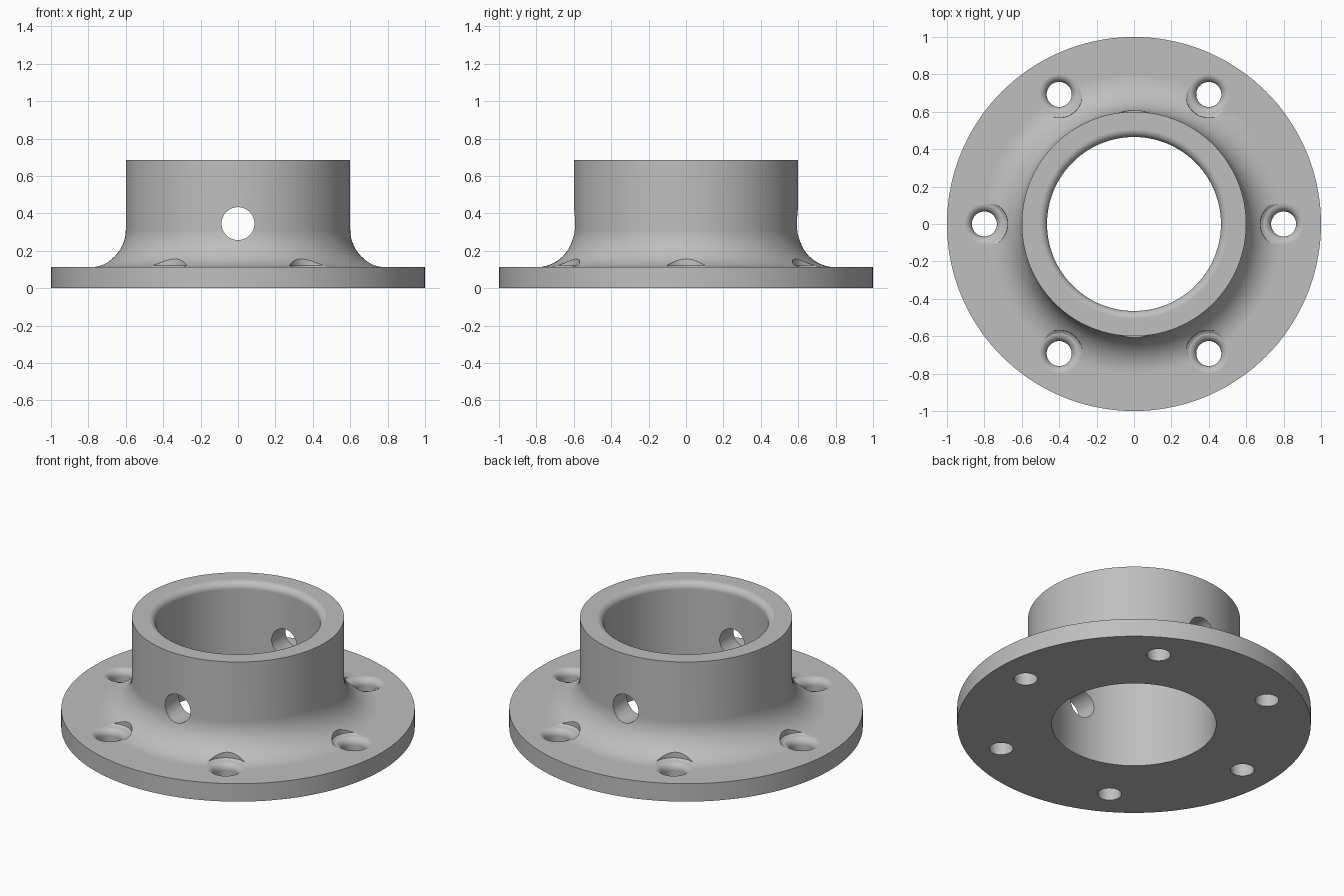
import bpy, bmesh
from math import sin, cos, pi, radians
from mathutils import Matrix

if "Cube" in bpy.data.objects:
    bpy.data.objects.remove(bpy.data.objects["Cube"])

PLATE, HEIGHT = 0.112, 0.685      # plate thickness, total height
HUB, BORE, FILLET, LIP = 0.6, 0.465, 0.2, 0.042
BOLT, BOLT_CIRCLE = 0.067, 0.8
CROSS, CROSS_Z = 0.088, 0.345


def arc(cx, cz, r, start, end, n):
    """Points (radius, z) along a circular arc, angles in degrees."""
    angles = [radians(start + (end - start) * i / n) for i in range(n + 1)]
    return [(cx + r * cos(a), cz + r * sin(a)) for a in angles]


def lathe(name, profile, steps, closed):
    """Revolve a (radius, z) profile around z into a solid."""
    bm = bmesh.new()
    verts = [bm.verts.new((r, 0, z)) for r, z in profile]
    pairs = list(zip(verts, verts[1:])) + ([(verts[-1], verts[0])] if closed else [])
    edges = [bm.edges.new(p) for p in pairs]
    bmesh.ops.spin(bm, geom=verts + edges, cent=(0, 0, 0), axis=(0, 0, 1),
                   angle=2 * pi, steps=steps)
    bmesh.ops.remove_doubles(bm, verts=bm.verts, dist=1e-5)
    if not closed:
        bmesh.ops.holes_fill(bm, edges=[e for e in bm.edges if e.is_boundary], sides=0)
    bmesh.ops.recalc_face_normals(bm, faces=bm.faces)
    mesh = bpy.data.meshes.new(name)
    bm.to_mesh(mesh)
    bm.free()
    ob = bpy.data.objects.new(name, mesh)
    bpy.context.collection.objects.link(ob)
    return ob


# Flanged hub: plate, concave fillet, tube and rounded bore lip
profile = [(BORE, 0), (1, 0), (1, PLATE)]
profile += arc(HUB + FILLET, PLATE + FILLET, FILLET, 270, 180, 16)
profile += [(HUB, HEIGHT)]
profile += arc(BORE + LIP, HEIGHT - LIP, LIP, 90, 180, 8)
flange = lathe("flanged_hub", profile, 144, True)

# Bolt holes with rounded upper edges
cutters = []
bolt_profile = [(BOLT, -0.1)] + arc(BOLT + LIP, PLATE - LIP, LIP, 180, 90, 8)
bolt_profile += [(BOLT + LIP + 0.015, PLATE + 0.01), (BOLT + LIP + 0.02, PLATE + 0.15)]
for i in range(6):
    cutter = lathe("bolt_hole_cutter", bolt_profile, 48, False)
    a = i * pi / 3
    cutter.data.transform(Matrix.Translation(
        (BOLT_CIRCLE * cos(a), BOLT_CIRCLE * sin(a), 0)))
    cutters.append(cutter)

# Cross hole through front and back of the tube
cross = lathe("cross_hole_cutter", [(CROSS, -1.2), (CROSS, 1.2)], 48, False)
cross.data.transform(Matrix.Translation((0, 0, CROSS_Z)) @ Matrix.Rotation(pi / 2, 4, "X"))
cutters.append(cross)

bpy.ops.object.select_all(action="DESELECT")
flange.select_set(True)
bpy.context.view_layer.objects.active = flange
for cutter in cutters:
    cutter.hide_render = True
    mod = flange.modifiers.new("hole", "BOOLEAN")
    mod.operation, mod.solver, mod.object = "DIFFERENCE", "EXACT", cutter
    bpy.ops.object.modifier_apply(modifier=mod.name)
    bpy.data.objects.remove(cutter)

# Smooth curved walls, crisp machined edges
bpy.ops.object.shade_smooth_by_angle(angle=radians(25))
normals = flange.modifiers.new("weighted_normals", "WEIGHTED_NORMAL")
normals.keep_sharp = True

# Plain grey metal
grey = bpy.data.materials.new("light_grey")
grey.use_nodes = True
colour = (0.52, 0.52, 0.52, 1)
grey.diffuse_color = colour
grey.node_tree.nodes["Principled BSDF"].inputs["Base Color"].default_value = colour
flange.data.materials.clear()
flange.data.materials.append(grey)
